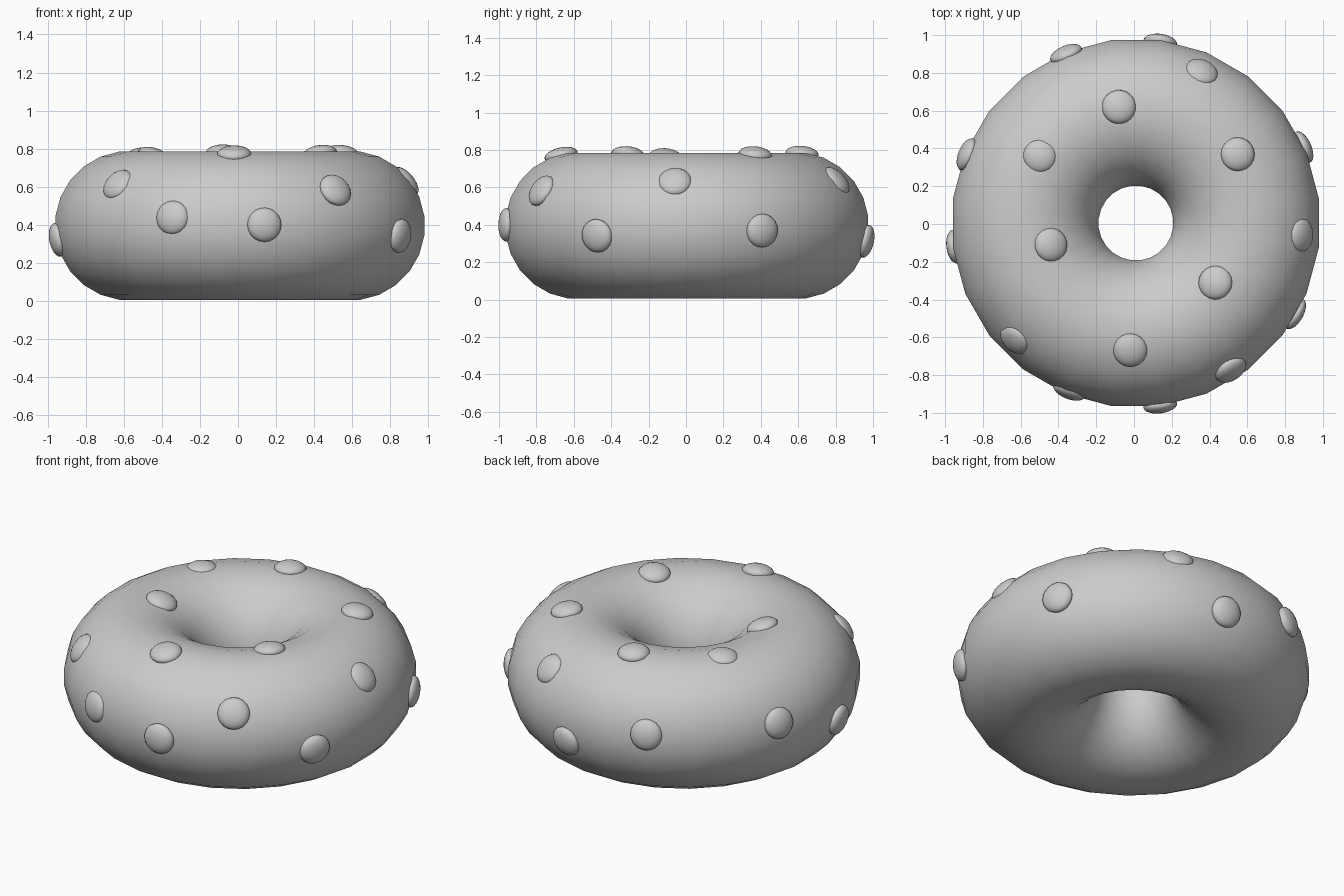
import bpy
import bmesh
import math
from mathutils import Matrix, Vector

if "Cube" in bpy.data.objects:
    bpy.data.objects.remove(bpy.data.objects["Cube"])

CENTRE = Vector((0.01, 0.005, 0.395))
RING, TUBE, SIDES = 0.588, 0.393, 24
STEP = math.tau / SIDES

grey = bpy.data.materials.new("plain grey")
grey.use_nodes = True
grey.diffuse_color = (0.6, 0.6, 0.6, 1)
grey.node_tree.nodes["Principled BSDF"].inputs["Base Color"].default_value = (0.6, 0.6, 0.6, 1)


def finish(name, bm):
    """Turn a bmesh into a smooth grey object."""
    bmesh.ops.recalc_face_normals(bm, faces=bm.faces)
    for face in bm.faces:
        face.smooth = True
    mesh = bpy.data.meshes.new(name)
    bm.to_mesh(mesh)
    bm.free()
    mesh.materials.append(grey)
    obj = bpy.data.objects.new(name, mesh)
    bpy.context.collection.objects.link(obj)
    return obj


# Ring body: a round section swept about the vertical axis
bm = bmesh.new()
turn = Matrix.Rotation(STEP / 2, 3, 'Z')
section = []
for i in range(SIDES):
    a = (i + 0.5) * STEP
    point = Vector((RING + TUBE * math.cos(a), 0, TUBE * math.sin(a)))
    section.append(bm.verts.new(turn @ point))
edges = [bm.edges.new((section[i - 1], section[i])) for i in range(SIDES)]
bmesh.ops.spin(bm, geom=section + edges, cent=(0, 0, 0), axis=(0, 0, 1),
               angle=math.tau, steps=SIDES, use_merge=True)
bmesh.ops.remove_doubles(bm, verts=bm.verts, dist=0.0005)
body = finish("ring_body", bm)
body.location = CENTRE


def add_bump(name, spot, sink):
    """Flattened ball set on the ring surface nearest to spot."""
    offset = Vector(spot) - CENTRE
    core = Vector((offset.x, offset.y, 0)).normalized() * RING
    normal = (offset - core).normalized()
    bm = bmesh.new()
    bmesh.ops.create_uvsphere(bm, u_segments=20, v_segments=12, radius=1)
    bmesh.ops.scale(bm, vec=(0.09, 0.09, 0.042), verts=bm.verts)
    obj = finish(name, bm)
    obj.location = CENTRE + core + normal * (TUBE - sink)
    obj.rotation_euler = normal.to_track_quat('Z', 'Y').to_euler()


# Bumps standing proud of the ring
proud = [
    (-0.36, 0.90, 0.46), (0.14, 0.97, 0.31), (-0.08, 0.62, 0.78),
    (0.55, 0.37, 0.78), (-0.89, 0.37, 0.47), (0.88, 0.40, 0.37),
    (-0.44, -0.11, 0.76), (0.43, -0.31, 0.78), (-0.95, -0.12, 0.32),
    (0.51, -0.77, 0.58), (0.86, -0.48, 0.34), (0.14, -0.97, 0.40),
    (-0.02, -0.67, 0.78),
]
# Shallow bumps, sunk deeper into the ring
shallow = [
    (0.36, 0.81, 0.64), (-0.50, 0.36, 0.78), (0.885, -0.06, 0.63),
    (-0.63, -0.61, 0.61), (-0.35, -0.90, 0.44),
]
for label, spots, sink in (("bump", proud, 0.007), ("shallow_bump", shallow, 0.022)):
    for number, spot in enumerate(spots, 1):
        add_bump(f"{label}_{number}", spot, sink)
